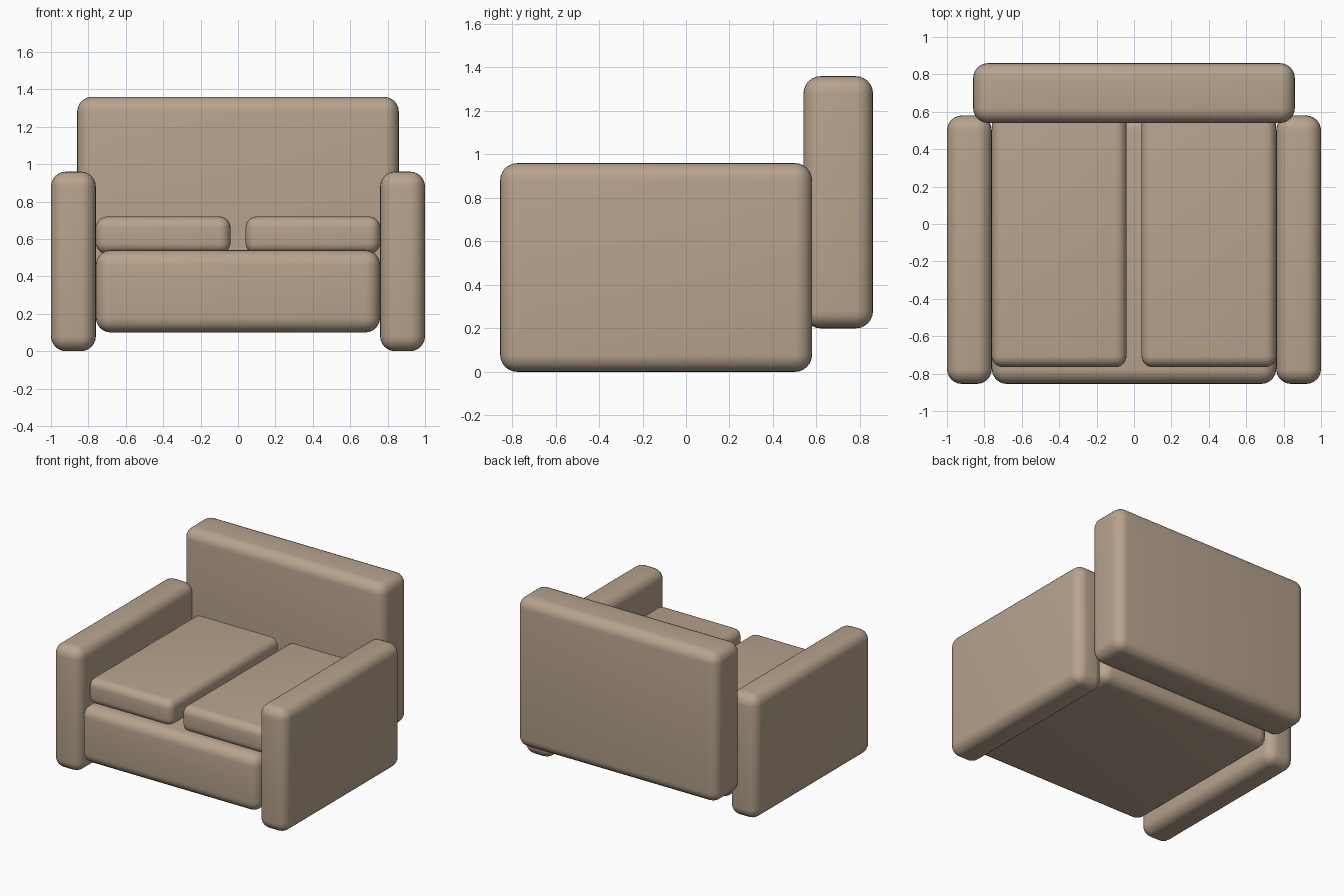
import bpy
import math

cube = bpy.data.objects.get("Cube")
if cube:
    bpy.data.objects.remove(cube, do_unlink=True)

fabric = bpy.data.materials.new("beige_fabric")
fabric.use_nodes = True
colour = (0.48, 0.37, 0.27, 1)
fabric.diffuse_color = colour
fabric.node_tree.nodes["Principled BSDF"].inputs["Base Color"].default_value = colour


def padded_block(name, low, high, radius):
    """Rounded upholstered block spanning two opposite corners."""
    centre = [(a + b) / 2 for a, b in zip(low, high)]
    bpy.ops.mesh.primitive_cube_add(size=1, location=centre)
    block = bpy.context.object
    block.name = name
    block.scale = [b - a for a, b in zip(low, high)]
    bpy.ops.object.transform_apply(location=False, rotation=False, scale=True)
    block.data.materials.append(fabric)
    bevel = block.modifiers.new("rounding", "BEVEL")
    bevel.width = radius
    bevel.segments = 6
    bpy.ops.object.modifier_apply(modifier=bevel.name)
    bpy.ops.object.shade_smooth_by_angle(angle=math.radians(35))


# Seat base and backrest
padded_block("seat_base", (-0.76, -0.855, 0.10), (0.76, 0.58, 0.54), 0.08)
padded_block("backrest", (-0.86, 0.54, 0.20), (0.86, 0.86, 1.36), 0.08)

# Armrests and seat cushions, one per side
for side, sign in (("left", 1), ("right", -1)):
    for part, inner, outer, front, back, bottom, top, radius in (
        ("armrest", 0.76, 1.0, -0.855, 0.58, 0, 0.96, 0.08),
        ("seat_cushion", 0.04, 0.76, -0.765, 0.60, 0.52, 0.72, 0.06),
    ):
        x_low, x_high = sorted((sign * inner, sign * outer))
        padded_block(f"{side}_{part}", (x_low, front, bottom), (x_high, back, top), radius)
